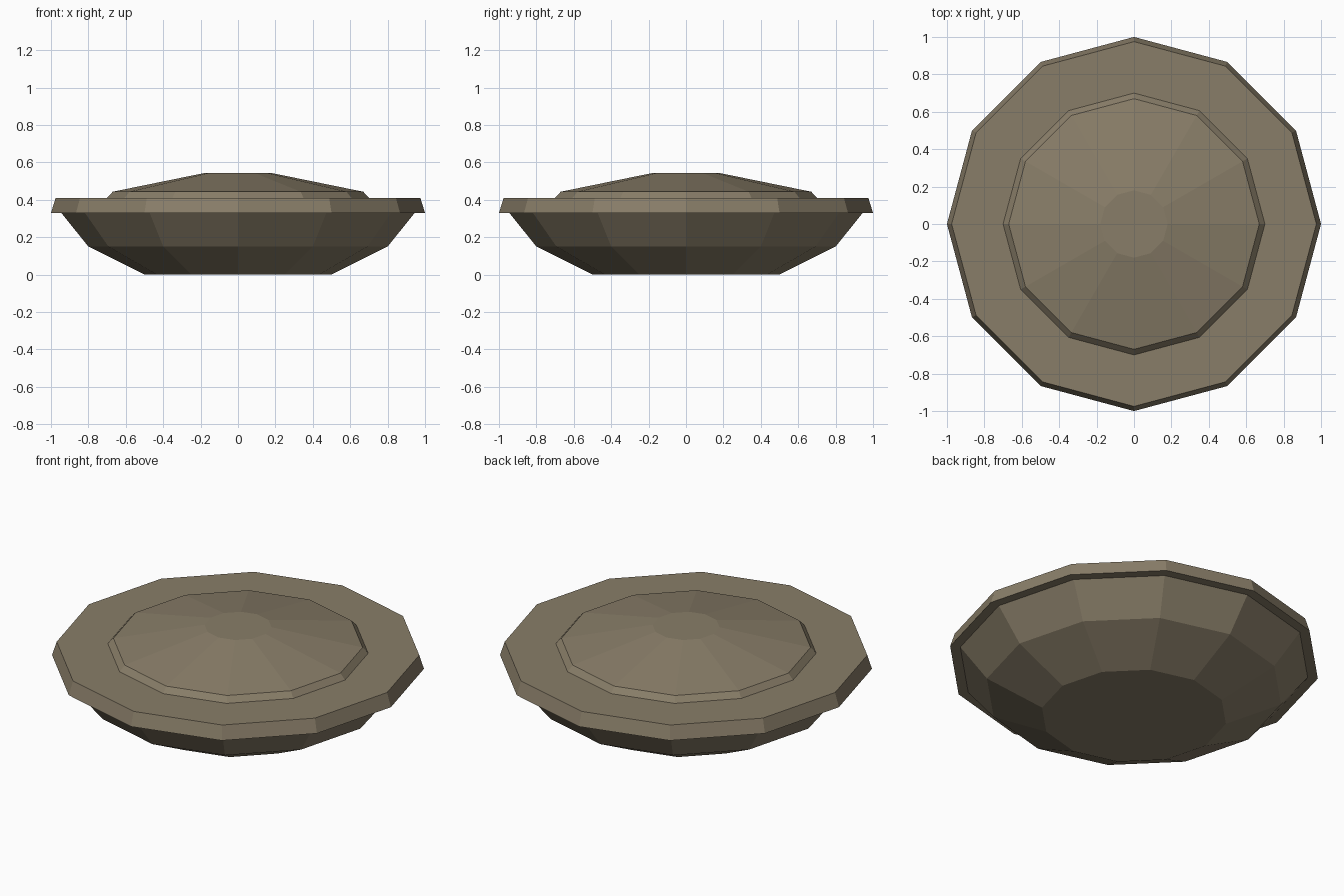
import bpy
import bmesh
from math import cos, sin, tau

SIDES = 12

cube = bpy.data.objects.get("Cube")
if cube:
    bpy.data.objects.remove(cube, do_unlink=True)

# Single flat colour
stone = bpy.data.materials.new("grey_brown")
stone.use_nodes = True
colour = (0.25, 0.208, 0.14, 1)
stone.diffuse_color = colour
bsdf = stone.node_tree.nodes["Principled BSDF"]
bsdf.inputs["Base Color"].default_value = colour
bsdf.inputs["Roughness"].default_value = 0.9


def lathe(name, profile):
    """Closed faceted solid from (radius, height) points, bottom to top."""
    bm = bmesh.new()
    rings = [[bm.verts.new((r * cos(tau * i / SIDES), r * sin(tau * i / SIDES), z))
              for i in range(SIDES)] for r, z in profile]
    for low, high in zip(rings, rings[1:]):
        for i in range(SIDES):
            j = (i + 1) % SIDES
            bm.faces.new((low[i], low[j], high[j], high[i]))
    bm.faces.new(rings[0][::-1])
    bm.faces.new(rings[-1])
    bmesh.ops.recalc_face_normals(bm, faces=bm.faces)
    mesh = bpy.data.meshes.new(name)
    bm.to_mesh(mesh)
    bm.free()
    mesh.materials.append(stone)
    obj = bpy.data.objects.new(name, mesh)
    bpy.context.collection.objects.link(obj)
    return obj


# Bowl-shaped underside, overlapping slightly into the rim
lathe("lower_bowl", [(0.5, 0), (0.8, 0.15), (0.945, 0.33), (0.945, 0.34)])

# Wide rim with slightly tapered edge
lathe("rim", [(1, 0.33), (0.975, 0.41)])

# Shallow lid with bevelled step and small flat top
lathe("upper_dome", [(0.7, 0.4), (0.7, 0.41), (0.67, 0.443), (0.18, 0.543)])
